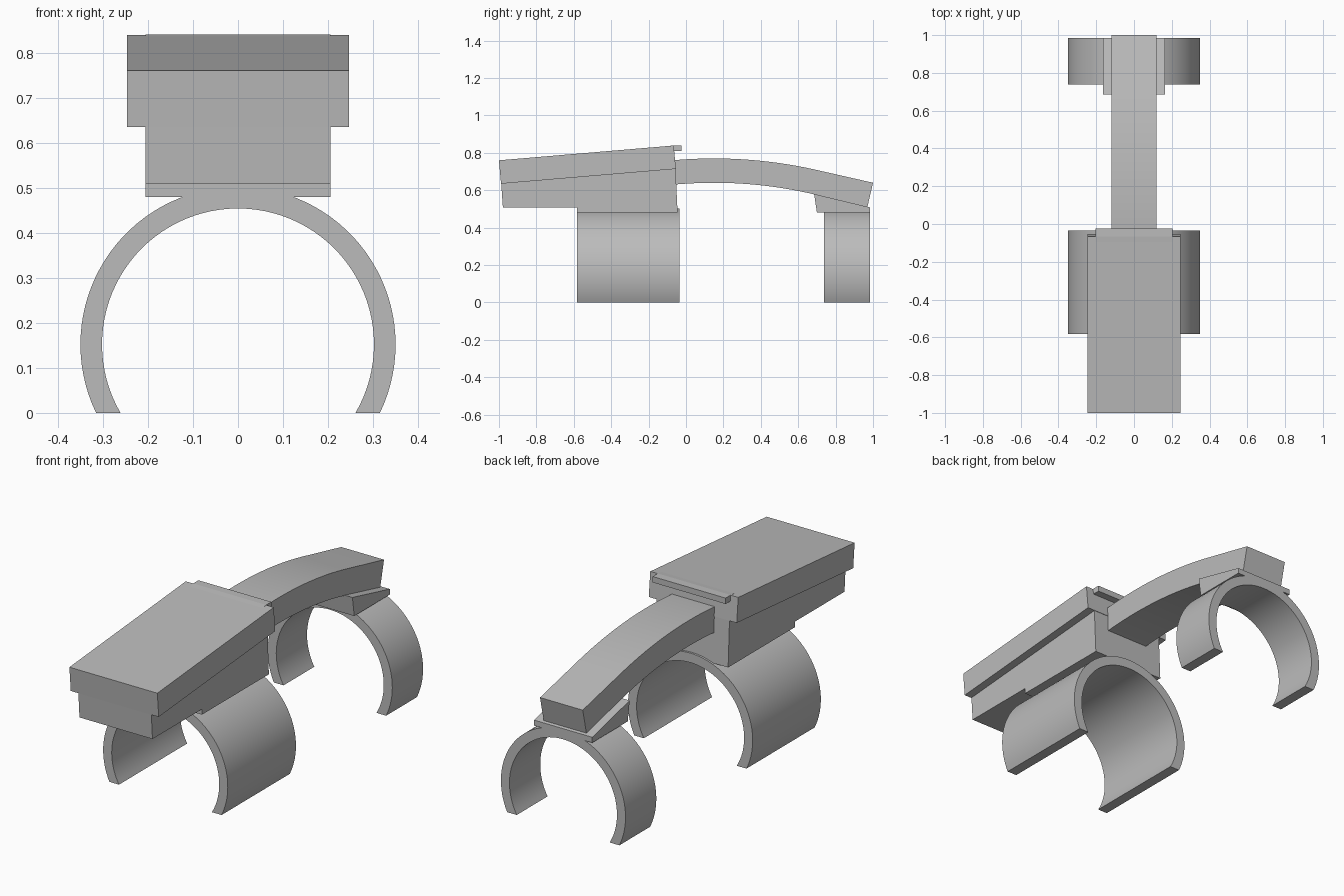
import bpy
import bmesh
from math import asin, sin, cos, pi, radians
from mathutils import Vector

if "Cube" in bpy.data.objects:
    bpy.data.objects.remove(bpy.data.objects["Cube"], do_unlink=True)

grey = bpy.data.materials.new("plain grey")
grey.use_nodes = True
colour = (0.5, 0.5, 0.5, 1)
grey.diffuse_color = colour
grey.node_tree.nodes["Principled BSDF"].inputs["Base Color"].default_value = colour


def extrude(name, polygons, place, direction, smooth=False):
    """Extrude flat polygons, placed in space by a function, along a direction."""
    bm = bmesh.new()
    for polygon in polygons:
        bm.faces.new([bm.verts.new(place(*p)) for p in polygon])
    bmesh.ops.remove_doubles(bm, verts=bm.verts[:], dist=1e-5)
    grown = bmesh.ops.extrude_face_region(bm, geom=bm.faces[:])["geom"]
    moved = [v for v in grown if isinstance(v, bmesh.types.BMVert)]
    bmesh.ops.translate(bm, verts=moved, vec=Vector(direction))
    bmesh.ops.recalc_face_normals(bm, faces=bm.faces[:])
    mesh = bpy.data.meshes.new(name)
    bm.to_mesh(mesh)
    bm.free()
    mesh.materials.append(grey)
    obj = bpy.data.objects.new(name, mesh)
    bpy.context.collection.objects.link(obj)
    if smooth:
        bpy.ops.object.select_all(action='DESELECT')
        obj.select_set(True)
        bpy.context.view_layer.objects.active = obj
        bpy.ops.object.shade_smooth_by_angle(angle=radians(30))
    return obj


def band(outer, inner):
    """Quads between two matching lines of points."""
    return [(outer[i], outer[i + 1], inner[i + 1], inner[i])
            for i in range(len(outer) - 1)]


def side_part(name, polygons, half_width, smooth=False):
    """Side profile (y, z), extruded symmetrically across x."""
    return extrude(name, polygons, lambda y, z: (-half_width, y, z),
                   (2 * half_width, 0, 0), smooth)


def clip(name, y0, y1):
    """Open ring cut flat at the ground."""
    centre = 0.152

    def arc(r):
        start = -asin(centre / r)
        sweep = pi - 2 * start
        return [(r * cos(start + sweep * i / 64),
                 centre + r * sin(start + sweep * i / 64)) for i in range(65)]

    extrude(name, band(arc(0.35), arc(0.302)), lambda x, z: (x, y0, z),
            (0, y1 - y0, 0), True)


# Spring clips
clip("front_clip", -0.582, -0.035)
clip("back_clip", 0.738, 0.985)

# Housing with its wider sloping lid and rear lip
side_part("housing", [[(-0.988, 0.636), (-0.979, 0.508), (-0.582, 0.508),
                       (-0.582, 0.48), (-0.045, 0.48), (-0.056, 0.715)]], 0.205)
side_part("lid", [[(-1, 0.76), (-0.989, 0.635), (-0.054, 0.714),
                   (-0.066, 0.839)]], 0.247)
side_part("lid_lip", [[(-0.1, 0.836), (-0.066, 0.84), (-0.025, 0.84),
                       (-0.025, 0.81), (-0.1, 0.81)]], 0.205)


# Curved arm: a shallow arc that runs out into a straight tip
def arm_line(radius, tip):
    angles = [radians(-5.5 + 18 * i / 16) for i in range(17)]
    return [(0.15 + radius * sin(a), -1.7 + radius * cos(a)) for a in angles] + [tip]


side_part("arm", band(arm_line(2.47, (1, 0.64)), arm_line(2.34, (0.97, 0.511))),
          0.12, True)

# Wedge seating the arm on the back clip
side_part("arm_wedge", [[(0.685, 0.58), (0.7, 0.48), (0.985, 0.48),
                         (0.985, 0.508)]], 0.163)
